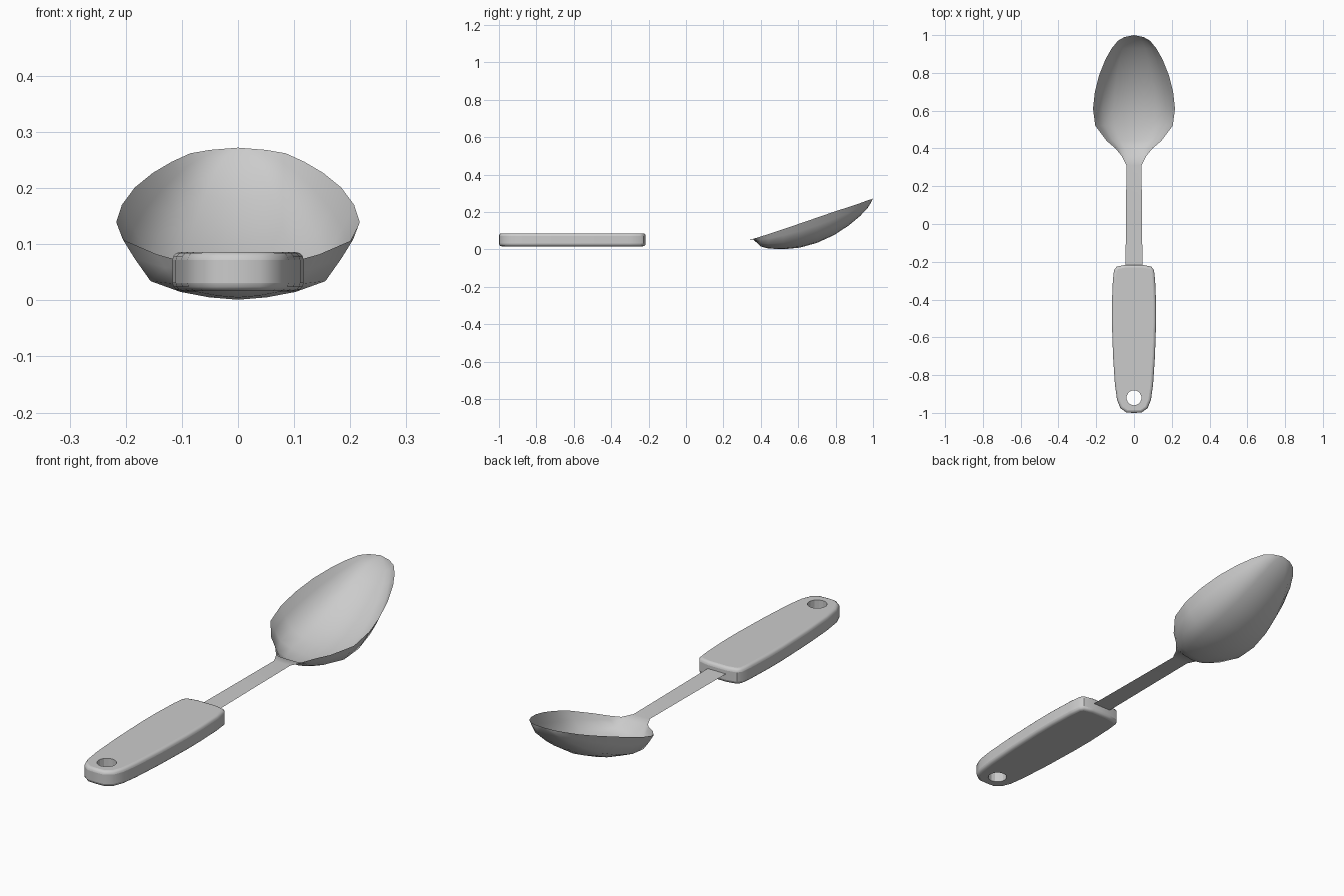
import bpy, bmesh, math

if "Cube" in bpy.data.objects:
    bpy.data.objects.remove(bpy.data.objects["Cube"])


def finish(name, bm, angle):
    mesh = bpy.data.meshes.new(name)
    bmesh.ops.recalc_face_normals(bm, faces=bm.faces)
    bm.to_mesh(mesh)
    bm.free()
    ob = bpy.data.objects.new(name, mesh)
    bpy.context.collection.objects.link(ob)
    bpy.ops.object.select_all(action='DESELECT')
    ob.select_set(True)
    bpy.context.view_layer.objects.active = ob
    bpy.ops.object.shade_smooth_by_angle(angle=math.radians(angle))
    return ob


# Shaft and bowl: one thin sheet lofted through rows of
# (y, half width, rim height, centre-line height)
rows = [
    (-0.24, 0.045, 0.057, 0.057), (0.06, 0.042, 0.057, 0.057),
    (0.31, 0.040, 0.057, 0.057), (0.36, 0.065, 0.057, 0.053),
    (0.40, 0.098, 0.069, 0.016), (0.44, 0.145, 0.082, 0.005),
    (0.52, 0.205, 0.108, 0.001), (0.61, 0.217, 0.139, 0.010),
    (0.70, 0.207, 0.170, 0.035), (0.79, 0.184, 0.201, 0.076),
    (0.87, 0.152, 0.227, 0.128), (0.93, 0.118, 0.247, 0.178),
    (0.97, 0.085, 0.262, 0.220), (0.99, 0.050, 0.268, 0.252),
    (1.00, 0.0, 0.272, 0.272),
]
# Cross-section: (width fraction, depth fraction)
half = [(0.25, 0.96), (0.5, 0.87), (0.76, 0.69), (0.9, 0.31), (1.0, 0.0)]
section = [(-t, d) for t, d in reversed(half)] + [(0, 1)] + half

bm = bmesh.new()
grid = [[bm.verts.new((t * w, y, rim - d * (rim - low))) for t, d in section]
        for y, w, rim, low in rows]
for a, b in zip(grid, grid[1:]):
    for i in range(len(section) - 1):
        bm.faces.new((a[i], a[i + 1], b[i + 1], b[i]))
bmesh.ops.remove_doubles(bm, verts=bm.verts, dist=0.0005)
finish("spoon_bowl_and_shaft", bm, 50)

# Handle: extruded outline with rounded top and bottom edges
side = [(0.04, -0.998), (0.072, -0.975), (0.09, -0.93), (0.101, -0.85),
        (0.111, -0.70), (0.117, -0.52), (0.117, -0.42), (0.112, -0.30),
        (0.106, -0.245), (0.092, -0.226), (0.045, -0.216)]
outline = [(0, -1.0)] + side + [(-x, y) for x, y in reversed(side)]
bm = bmesh.new()
base = bm.faces.new([bm.verts.new((x, y, 0.017)) for x, y in outline])
top = bmesh.ops.extrude_face_region(bm, geom=[base])["geom"]
bmesh.ops.translate(bm, vec=(0, 0, 0.069),
                    verts=[v for v in top if isinstance(v, bmesh.types.BMVert)])
handle = finish("handle", bm, 40)
bevel = handle.modifiers.new("rounded_edges", 'BEVEL')
bevel.width = 0.014
bevel.segments = 3
bevel.limit_method = 'ANGLE'
bevel.angle_limit = math.radians(70)

# Hanging hole
bpy.ops.mesh.primitive_cylinder_add(vertices=14, radius=0.04, depth=0.3,
                                    location=(0, -0.92, 0.05))
cutter = bpy.context.object
cutter.name = "hole_cutter"
cutter.hide_render = True
cutter.display_type = 'WIRE'
cut = handle.modifiers.new("hanging_hole", 'BOOLEAN')
cut.operation = 'DIFFERENCE'
cut.solver = 'EXACT'
cut.object = cutter
# cut after the edge rounding but before the smooth-by-angle shading
for mod in (cut, bevel):
    handle.modifiers.move(handle.modifiers.find(mod.name), 0)
cutter.hide_set(True)
